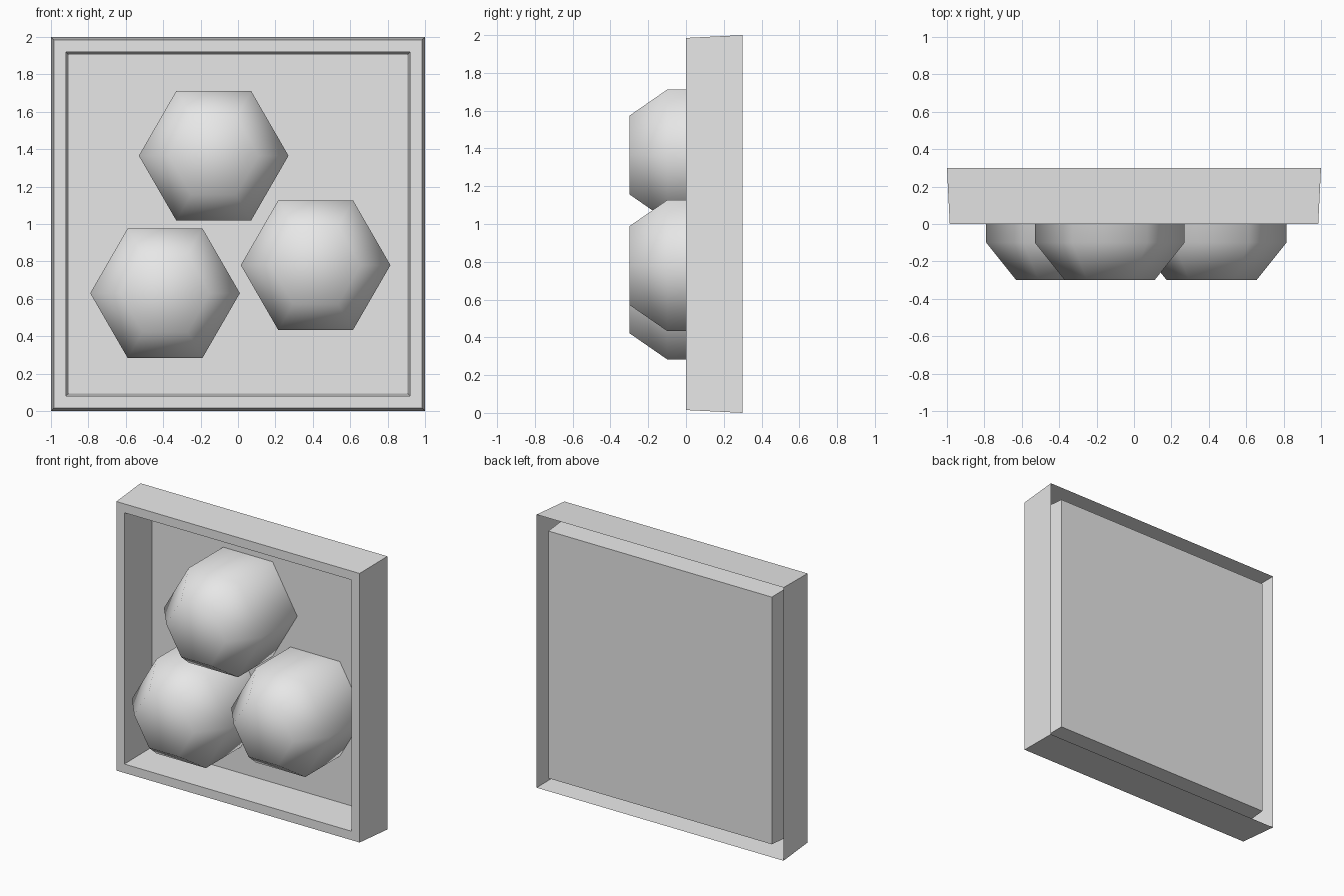
import bpy
import bmesh
from math import cos, sin, tau

cube = bpy.data.objects.get("Cube")
if cube:
    bpy.data.objects.remove(cube, do_unlink=True)

# One plain grey for everything
grey = bpy.data.materials.new("plain grey")
grey.use_nodes = True
COLOUR = (0.8, 0.8, 0.8, 1)
grey.diffuse_color = COLOUR
grey.node_tree.nodes["Principled BSDF"].inputs["Base Color"].default_value = COLOUR

BACK = 0.3


def loft(name, outlines, cap_first=False, cap_last=False, smooth=False):
    """Join outlines of (x, y, z) points, in order, into one skin."""
    bm = bmesh.new()
    rings = [[bm.verts.new(p) for p in outline] for outline in outlines]
    for a, b in zip(rings, rings[1:]):
        n = len(a)
        for i in range(n):
            j = (i + 1) % n
            bm.faces.new((a[i], a[j], b[j], b[i]))
    if cap_first:
        bm.faces.new(rings[0])
    if cap_last:
        bm.faces.new(rings[-1])
    for face in bm.faces:
        face.smooth = smooth
    bmesh.ops.recalc_face_normals(bm, faces=bm.faces)
    mesh = bpy.data.meshes.new(name)
    bm.to_mesh(mesh)
    bm.free()
    mesh.materials.append(grey)
    obj = bpy.data.objects.new(name, mesh)
    bpy.context.collection.objects.link(obj)
    # The skin is open at the back, so make sure its front points forward
    if max(mesh.polygons, key=lambda f: abs(f.normal.y)).normal.y > 0:
        mesh.flip_normals()
    return obj


def square(half, y):
    return [(sx * half, y, 1 + sz * half)
            for sx, sz in ((-1, -1), (1, -1), (1, 1), (-1, 1))]


def hexagon(x, z, radius, y):
    return [(x + radius * cos(i * tau / 6), y, z + radius * sin(i * tau / 6))
            for i in range(6)]


# Thin moulded tray: flared skirt, front rim, inner walls and back panel
loft("tray", [square(1.0, BACK), square(0.985, 0), square(0.92, 0),
              square(0.905, BACK)], cap_last=True)

# Three smooth hexagonal domes standing on the panel
for name, x, z in (("top_dome", -0.13, 1.365),
                   ("lower_right_dome", -0.39, 0.63),
                   ("lower_left_dome", 0.415, 0.78)):
    loft(name, [hexagon(x, z, 0.4, BACK), hexagon(x, z, 0.4, -0.1),
                hexagon(x, z, 0.24, -0.3)], cap_last=True, smooth=True)
